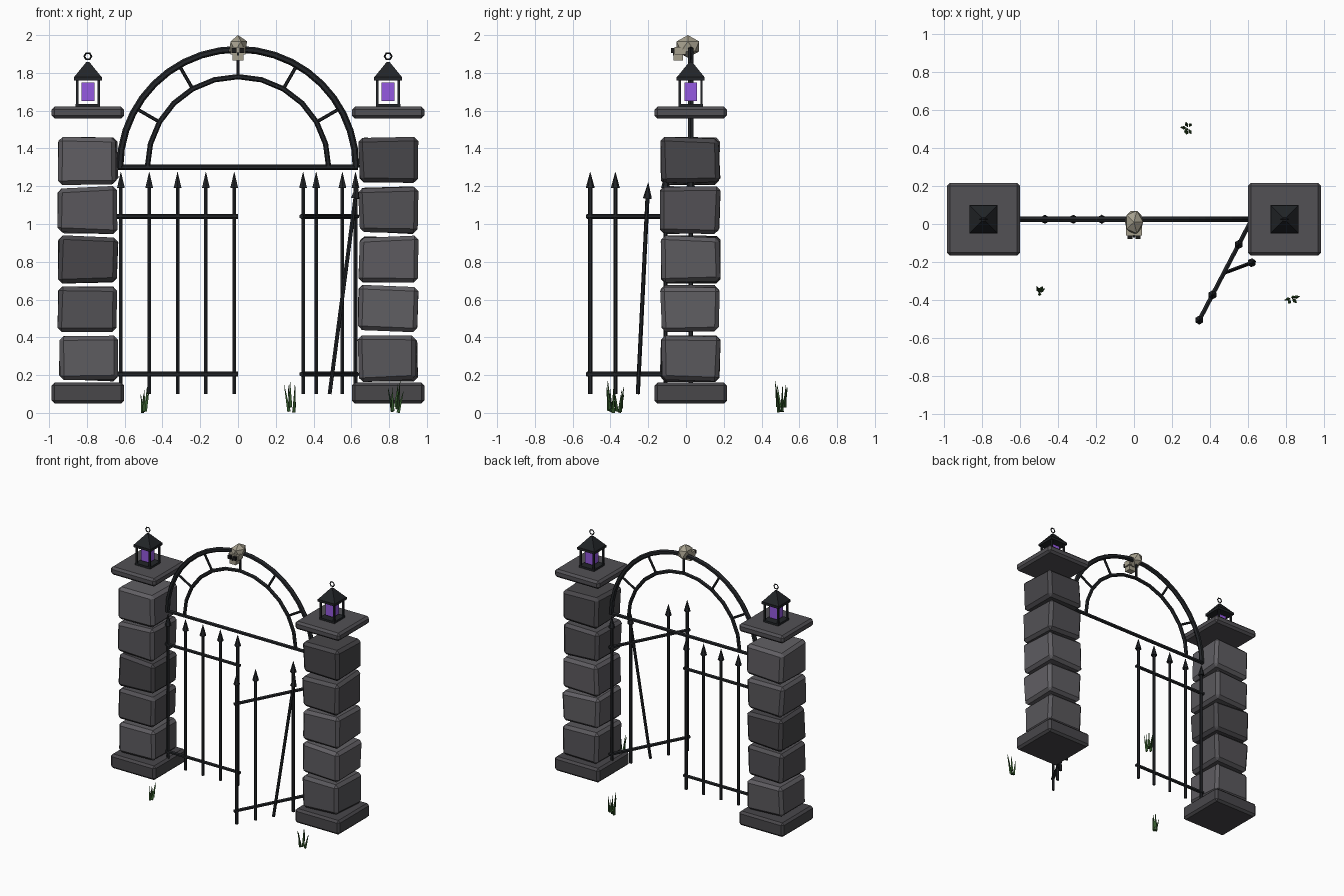
import bpy, bmesh, random
from math import sin, cos, pi, radians
from mathutils import Vector, Matrix

if "Cube" in bpy.data.objects:
    bpy.data.objects.remove(bpy.data.objects["Cube"])

random.seed(4)
CY = 0.025          # y of the gate plane


def mat(name, r, g, b):
    m = bpy.data.materials.new(name)
    m.diffuse_color = (r, g, b, 1)
    m.use_nodes = True
    m.node_tree.nodes["Principled BSDF"].inputs["Base Color"].default_value = m.diffuse_color
    return m


STONES = [mat("stone_%d" % i, v, v * 0.96, v * 1.06) for i, v in enumerate((0.11, 0.085, 0.065, 0.1, 0.12))]
IRON = mat("iron", 0.016, 0.018, 0.021)
GLOW = mat("purple_glow", 0.3, 0.1, 0.75)
BONE = mat("bone", 0.38, 0.35, 0.27)
DARK = mat("socket", 0.01, 0.01, 0.01)
GRASS = mat("grass", 0.035, 0.1, 0.025)


def finish(name, bm, material):
    bmesh.ops.recalc_face_normals(bm, faces=bm.faces)
    me = bpy.data.meshes.new(name)
    bm.to_mesh(me)
    bm.free()
    me.materials.append(material)
    ob = bpy.data.objects.new(name, me)
    bpy.context.collection.objects.link(ob)
    return ob


def box(bm, c, s):
    m = Matrix.Translation(c) @ Matrix.Diagonal((*s, 1))
    return bmesh.ops.create_cube(bm, size=1, matrix=m)["verts"]


def rod(bm, p, q, r1, r2=None, sides=6):
    p, q = Vector(p), Vector(q)
    d = q - p
    m = Matrix.Translation((p + q) / 2) @ d.to_track_quat('Z', 'Y').to_matrix().to_4x4()
    bmesh.ops.create_cone(bm, cap_ends=True, segments=sides, radius1=r1,
                          radius2=r1 if r2 is None else r2, depth=d.length, matrix=m)


def stone(name, c, s, bevel, jitter, material):
    bm = bmesh.new()
    for v in box(bm, c, s):
        v.co += Vector([random.uniform(-jitter, jitter) for _ in range(3)])
    bmesh.ops.bevel(bm, geom=bm.edges[:], offset=bevel, segments=1, affect='EDGES')
    finish(name, bm, material)


def arc(bm, c, R, r, a0, a1, n, sides=6):
    # tube along an arc in the xz plane
    rings = []
    for i in range(n + 1):
        a = a0 + (a1 - a0) * i / n
        ring = []
        for k in range(sides):
            b = 2 * pi * k / sides
            rad = R + r * cos(b)
            ring.append(bm.verts.new((c[0] + rad * cos(a), c[1] + r * sin(b), c[2] + rad * sin(a))))
        rings.append(ring)
    for A, B in zip(rings, rings[1:]):
        for k in range(sides):
            j = (k + 1) % sides
            bm.faces.new((A[k], A[j], B[j], B[k]))
    bm.faces.new(rings[0])
    bm.faces.new(rings[-1])


def spear(bm, foot, top):
    # iron bar with a spike on the end
    foot, top = Vector(foot), Vector(top)
    d = (top - foot).normalized()
    rod(bm, foot, top - d * 0.08, 0.011)
    rod(bm, top - d * 0.085, top, 0.024, 0.001)


def gate(name, hinge, direction, broken=None):
    bm = bmesh.new()
    h, d = Vector(hinge), Vector(direction).normalized()
    for i in range(5):
        p = h + d * 0.15 * i
        if i == broken:
            spear(bm, (0.485, -0.255, 0.1), (0.632, -0.2, 1.22))
        else:
            spear(bm, p + Vector((0, 0, 0.1)), p + Vector((0, 0, 1.275)))
    for z in (0.205, 1.04):
        up = Vector((0, 0, z))
        rod(bm, h - d * 0.02 + up, h + d * 0.62 + up, 0.013)
    finish(name, bm, IRON)


for side, sx in (("left", -1), ("right", 1)):
    x = sx * 0.795
    # stone pillar
    stone(side + "_pillar_base", (x, CY, 0.105), (0.385, 0.385, 0.11), 0.016, 0, STONES[2])
    for i in range(5):
        stone("%s_pillar_block_%d" % (side, i + 1), (x, CY - 0.003, 0.291 + 0.261 * i),
              (0.308, 0.308, 0.24), 0.022, 0.009, STONES[(i + (sx > 0) * 3) % 5])
    stone(side + "_pillar_cap", (x, CY, 1.59), (0.385, 0.385, 0.062), 0.016, 0, STONES[1])

    # lantern frame, roof and ring
    bm = bmesh.new()
    box(bm, (x, CY, 1.627), (0.13, 0.13, 0.018))
    for px in (-1, 1):
        for py in (-1, 1):
            box(bm, (x + px * 0.057, CY + py * 0.057, 1.7), (0.013, 0.013, 0.14))
    box(bm, (x, CY, 1.77), (0.148, 0.148, 0.018))
    m = Matrix.Translation((x, CY, 1.817)) @ Matrix.Rotation(pi / 4, 4, 'Z')
    bmesh.ops.create_cone(bm, cap_ends=True, segments=4, radius1=0.104, radius2=0.012, depth=0.08, matrix=m)
    arc(bm, (x, CY, 1.888), 0.019, 0.005, 0, 2 * pi, 6, 4)
    finish(side + "_lantern", bm, IRON)
    bm = bmesh.new()
    box(bm, (x, CY, 1.7), (0.068, 0.068, 0.098))
    finish(side + "_lantern_glow", bm, GLOW)

# arch with spokes and lintel bar
bm = bmesh.new()
c = Vector((0, CY, 1.3))
arc(bm, c, 0.625, 0.018, 0, pi, 20)
arc(bm, c, 0.48, 0.014, 0, pi, 12)
for k in range(1, 6):
    d = Vector((cos(k * pi / 6), 0, sin(k * pi / 6)))
    rod(bm, c + d * 0.475, c + d * 0.625, 0.009)
rod(bm, c - Vector((0.635, 0, 0)), c + Vector((0.635, 0, 0)), 0.014)
finish("arch", bm, IRON)

# gate leaves: closed left, open right with a loose bar
gate("left_gate", (-0.62, CY, 0), (1, 0, 0))
gate("right_gate", (0.622, CY, 0), (-0.463, -0.888, 0), broken=2)

# skull ornament
bm = bmesh.new()
m = Matrix.Translation((0, 0.01, 1.94)) @ Matrix.Diagonal((0.054, 0.07, 0.06, 1))
bmesh.ops.create_icosphere(bm, subdivisions=1, radius=1, matrix=m)
box(bm, (0, -0.03, 1.918), (0.082, 0.06, 0.04))
box(bm, (0, -0.042, 1.885), (0.056, 0.05, 0.04))
finish("skull", bm, BONE)
bm = bmesh.new()
for sx in (-1, 1):
    box(bm, (sx * 0.021, -0.06, 1.918), (0.026, 0.04, 0.026))
box(bm, (0, -0.06, 1.9), (0.01, 0.02, 0.014))
finish("skull_sockets", bm, DARK)

# grass tufts
for n, (x, y, h, count) in enumerate(((-0.5, -0.36, 0.115, 5), (0.83, -0.39, 0.145, 6), (0.285, 0.505, 0.14, 6))):
    bm = bmesh.new()
    for i in range(count):
        a = random.uniform(0, 2 * pi)
        r = random.uniform(0.005, 0.022)
        p = Vector((x + r * cos(a), y + r * sin(a), random.uniform(0.0, 0.035)))
        lean = random.uniform(0.005, 0.028)
        q = p + Vector((lean * cos(a), lean * sin(a), h * random.uniform(0.75, 1)))
        rod(bm, p, q, 0.011, 0.001, 3)
    finish("grass_tuft_%d" % (n + 1), bm, GRASS)
